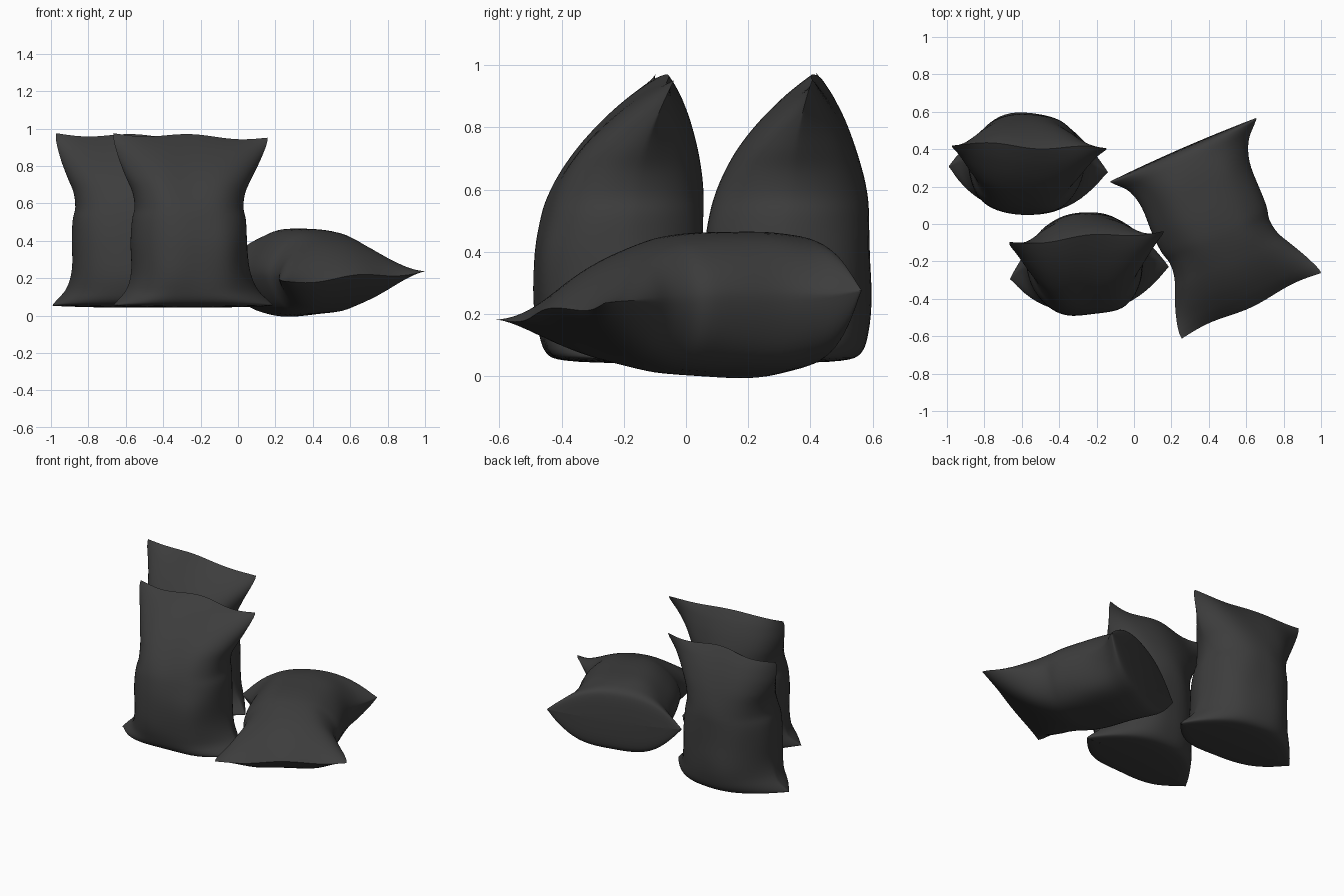
import bpy
import bmesh
import math
from mathutils import Vector, noise

cube = bpy.data.objects.get("Cube")
if cube:
    bpy.data.objects.remove(cube, do_unlink=True)

# One dark cloth colour
cloth = bpy.data.materials.new("dark_grey_cloth")
cloth.use_nodes = True
colour = (0.046, 0.046, 0.046, 1)
cloth.diffuse_color = colour
shader = cloth.node_tree.nodes["Principled BSDF"]
shader.inputs["Base Color"].default_value = colour
shader.inputs["Roughness"].default_value = 0.9

# Sack sections from base seam to top seam:
# height, half width, half depth, pinch of the side corners
SECTIONS = [
    (0.042, 0.425, 0.0, 0.9),
    (0.05, 0.425, 0.17, 0.9),
    (0.075, 0.405, 0.235, 0.9),
    (0.15, 0.345, 0.262, 0.75),
    (0.25, 0.315, 0.272, 0.62),
    (0.4, 0.311, 0.268, 0.58),
    (0.51, 0.305, 0.256, 0.58),
    (0.58, 0.291, 0.243, 0.58),
    (0.66, 0.302, 0.218, 0.6),
    (0.74, 0.338, 0.183, 0.68),
    (0.82, 0.374, 0.133, 0.8),
    (0.89, 0.4, 0.076, 0.9),
    (0.935, 0.412, 0.03, 0.9),
    (0.96, 0.412, 0.0, 0.9),
]
SIDES = 64
STEPS = 4


def smooth_sections():
    """Pass a smooth curve through the sections."""
    rows = [Vector(s) for s in SECTIONS]
    result = []
    for i in range(len(rows) - 1):
        a, b = rows[max(i - 1, 0)], rows[i]
        c, d = rows[i + 1], rows[min(i + 2, len(rows) - 1)]
        for s in range(STEPS):
            t = s / STEPS
            p = (b * 2 + (c - a) * t + (a * 2 - b * 5 + c * 4 - d) * t ** 2
                 + (b * 3 - a - c * 3 + d) * t ** 3) / 2
            p[2] = max(p[2], 0)
            result.append(p)
    return result + [rows[-1]]


def make_sack(name, location, rotation, lean, fatness, seed):
    bm = bmesh.new()
    rings = []
    for height, width, depth, pinch in smooth_sections():
        top = max(0, (height - 0.35) / 0.61) ** 2
        base = max(0, 1 - height / 0.12)
        ring = []
        for k in range(SIDES):
            angle = math.tau * k / SIDES
            u, v = math.cos(angle), math.sin(angle)
            # the front is flatter than the rounded back
            flatness = 3.3 if v < 0 else 2.5
            bulge = max(0, 1 - abs(u) ** flatness) ** pinch
            y = math.copysign(bulge, v) * depth * fatness
            # loose folds in the cloth, body bowed to one side
            spot = Vector((u * 1.6, v * 1.6 + seed, height * 4))
            fold = noise.noise(spot)
            y *= 1 + 0.04 * fold
            x = u * width * (1 + 0.025 * fold * (1 - top) * (1 - base))
            x -= 0.022 * math.sin(math.pi * height)
            # leaning body, lifted base corners, wavy top hem
            y += lean * (top - 0.6 * base * u * u)
            y += 0.012 * top * math.sin(u * 5 + seed)
            z = height + 0.015 * base * u * u
            z += top ** 4 * (0.01 * math.cos(u * 5) - 0.012 * u)
            ring.append(bm.verts.new((x, y, z)))
        rings.append(ring)
    for low, high in zip(rings, rings[1:]):
        for k in range(SIDES):
            n = (k + 1) % SIDES
            bm.faces.new((low[k], low[n], high[n], high[k]))
    # sew both seams shut
    bmesh.ops.remove_doubles(bm, verts=bm.verts, dist=0.0005)
    bmesh.ops.recalc_face_normals(bm, faces=bm.faces)
    mesh = bpy.data.meshes.new(name)
    bm.to_mesh(mesh)
    bm.free()
    mesh.materials.append(cloth)
    sack = bpy.data.objects.new(name, mesh)
    sack.location = location
    sack.rotation_euler = [math.radians(a) for a in rotation]
    bpy.context.collection.objects.link(sack)
    bpy.ops.object.select_all(action='DESELECT')
    sack.select_set(True)
    bpy.context.view_layer.objects.active = sack
    bpy.ops.object.shade_smooth_by_angle(angle=math.radians(50))


# Two upright sacks and one lying on its side
make_sack("front_standing_sack", (-0.24, -0.21, 0), (0, 0, 4.5), 0.14, 1, 1.3)
make_sack("rear_standing_sack", (-0.56, 0.325, 0), (0, 0, -2), 0.09, 1, 4.1)
make_sack("lying_sack", (0.245, 0.446, 0.236), (90, -4, 23.5), -0.03, 0.86, 7.7)
